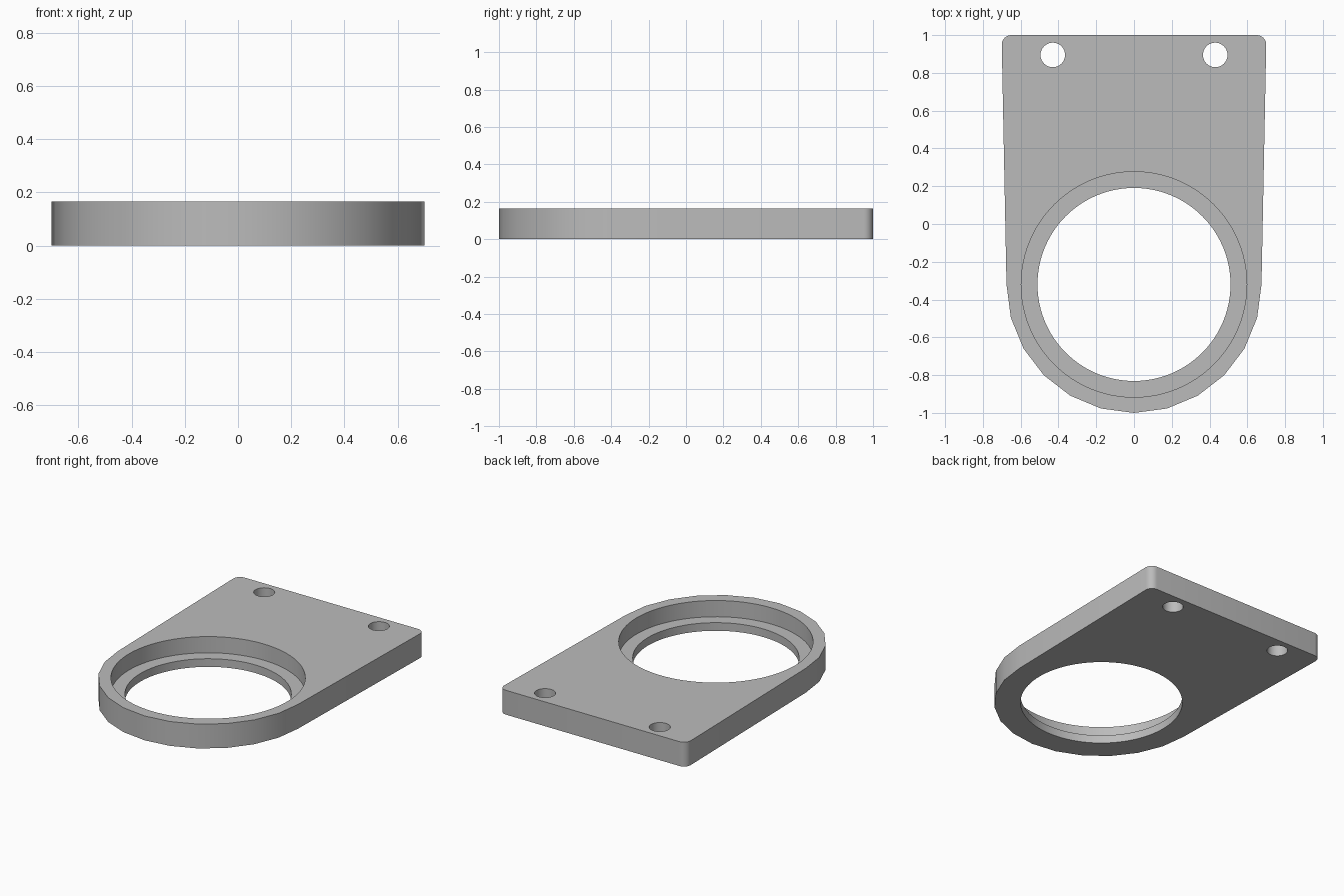
import bpy
import bmesh
from math import sin, cos, pi, radians

if "Cube" in bpy.data.objects:
    bpy.data.objects.remove(bpy.data.objects["Cube"])

THICK = 0.165
LEDGE = 0.055
RING_Y = -0.32

grey = bpy.data.materials.new("plain grey")
grey.use_nodes = True
colour = (0.5, 0.5, 0.5, 1)
grey.diffuse_color = colour
grey.node_tree.nodes["Principled BSDF"].inputs["Base Color"].default_value = colour


def arc(cx, cy, rx, ry, start, end, steps):
    angles = [radians(start + (end - start) * i / steps) for i in range(steps + 1)]
    return [(cx + rx * cos(a), cy + ry * sin(a)) for a in angles]


def prism(name, outline, low, high):
    """Extrude a closed outline between two heights."""
    bm = bmesh.new()
    base = bm.faces.new([bm.verts.new((x, y, low)) for x, y in outline])
    top = bmesh.ops.extrude_face_region(bm, geom=[base])["geom"]
    bmesh.ops.translate(bm, vec=(0, 0, high - low),
                        verts=[v for v in top if isinstance(v, bmesh.types.BMVert)])
    bmesh.ops.recalc_face_normals(bm, faces=bm.faces)
    mesh = bpy.data.meshes.new(name)
    bm.to_mesh(mesh)
    bm.free()
    mesh.materials.append(grey)
    obj = bpy.data.objects.new(name, mesh)
    bpy.context.collection.objects.link(obj)
    return obj


def cutter(name, x, y, radius, low, steps):
    ring = arc(x, y, radius, radius, 0, 360, steps)[:-1]
    obj = prism(name, ring, low, THICK + 0.1)
    obj.hide_render = True
    return obj


# Plate: faceted round nose, slightly flaring sides, rounded back corners
outline = arc(0, RING_Y, 0.675, 0.68, 180, 360, 12)
outline += arc(0.65, 0.95, 0.05, 0.05, 0, 90, 6)
outline += arc(-0.65, 0.95, 0.05, 0.05, 90, 180, 6)
plate = prism("mounting_plate", outline, 0, THICK)

# Stepped ring opening and the two screw holes
cutters = [cutter("opening_cutter", 0, RING_Y, 0.511, -0.1, 96),
           cutter("recess_cutter", 0, RING_Y, 0.597, LEDGE, 96)]
for side, x in (("left", 0.43), ("right", -0.43)):
    cutters.append(cutter(side + "_screw_hole_cutter", x, 0.895, 0.065, -0.1, 40))

bpy.ops.object.select_all(action="DESELECT")
bpy.context.view_layer.objects.active = plate
plate.select_set(True)
for c in cutters:
    mod = plate.modifiers.new(c.name, "BOOLEAN")
    mod.operation = "DIFFERENCE"
    mod.solver = "EXACT"
    mod.object = c
    bpy.ops.object.modifier_apply(modifier=mod.name)
for c in cutters:
    bpy.data.objects.remove(c)

# Smooth walls, crisp rims
bpy.ops.object.shade_smooth_by_angle(angle=radians(30))
